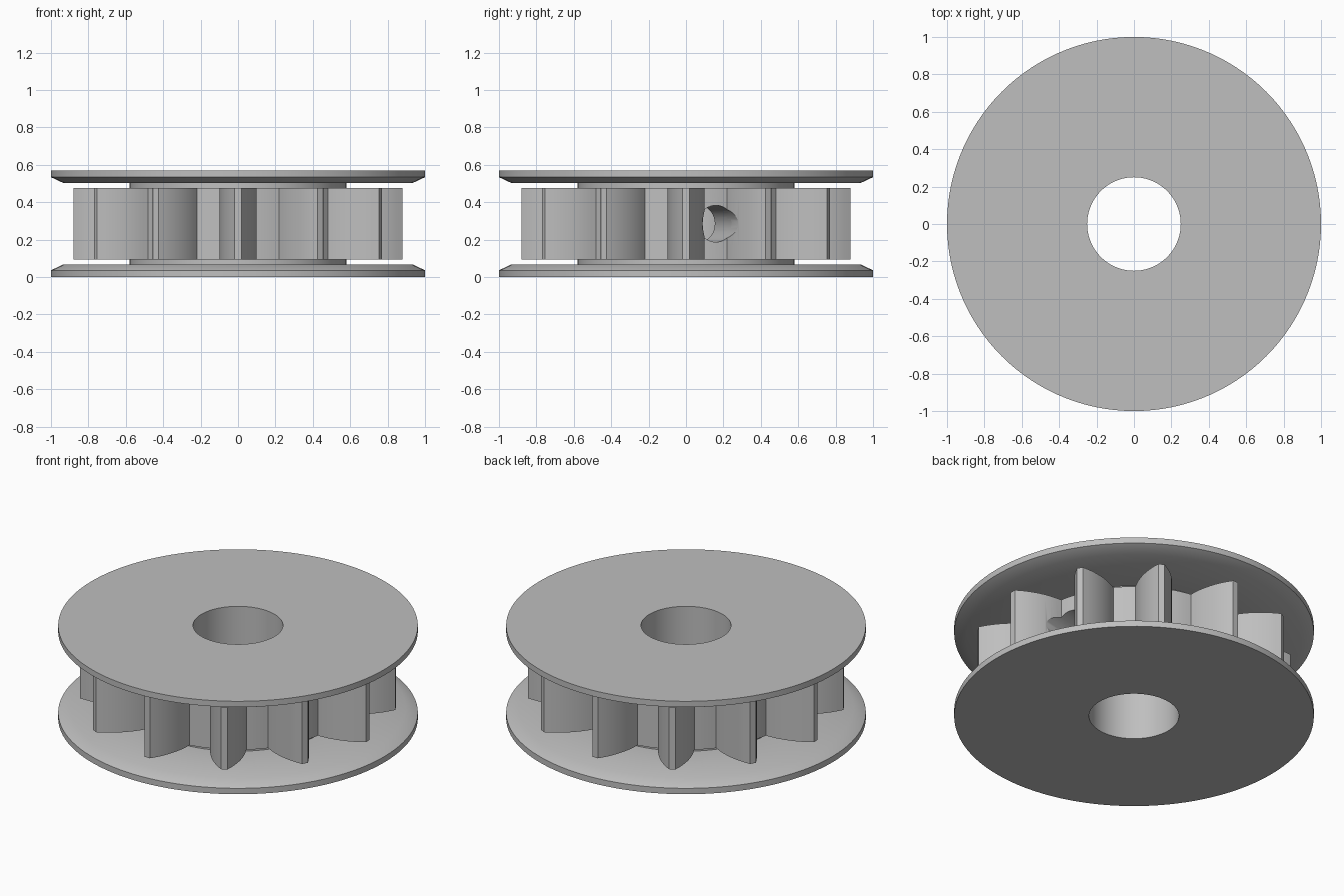
import bpy
import bmesh
from math import sin, cos, pi, asin, atan2, hypot, radians

if "Cube" in bpy.data.objects:
    bpy.data.objects.remove(bpy.data.objects["Cube"], do_unlink=True)

grey = bpy.data.materials.new("plain grey")
grey.use_nodes = True
grey.diffuse_color = (0.52, 0.52, 0.52, 1)
grey.node_tree.nodes["Principled BSDF"].inputs["Base Color"].default_value = (0.52, 0.52, 0.52, 1)

TEETH, SEGMENTS, HEIGHT = 12, 120, 0.57
ROOT, TIP, HALF_BASE, HALF_TIP = 0.62, 0.88, 0.1, 0.018


def finish(bm, name):
    bmesh.ops.recalc_face_normals(bm, faces=bm.faces)
    mesh = bpy.data.meshes.new(name)
    bm.to_mesh(mesh)
    bm.free()
    obj = bpy.data.objects.new(name, mesh)
    bpy.context.collection.objects.link(obj)
    mesh.materials.append(grey)
    return obj


def skin(name, rings):
    """Join closed rings of points into a ring-shaped solid."""
    bm = bmesh.new()
    loops = [[bm.verts.new(p) for p in ring] for ring in rings]
    n = len(loops[0])
    for a, b in zip(loops, loops[1:] + loops[:1]):
        for i in range(n):
            j = (i + 1) % n
            bm.faces.new((a[i], a[j], b[j], b[i]))
    return finish(bm, name)


# Flanged hub: revolved section with two bevelled rims and a bore
half = [(0.25, 0), (1, 0), (1, 0.036), (0.932, 0.068), (0.58, 0.068)]
section = half + [(r, HEIGHT - z) for r, z in reversed(half)]
angles = [2 * pi * i / SEGMENTS for i in range(SEGMENTS)]
hub = skin("flanged_hub", [[(r * cos(a), r * sin(a), z) for a in angles] for r, z in section])

# Tooth flank: convex arc rising straight from the root, in (along, across)
base = (ROOT**2 - HALF_BASE**2) ** 0.5
rise, inset = TIP - base, HALF_BASE - HALF_TIP
radius = (rise**2 + inset**2) / (2 * inset)
sweep = asin(rise / radius)
STEPS = 8
flank = [(base + radius * sin(sweep * i / STEPS),
          HALF_BASE - radius + radius * cos(sweep * i / STEPS)) for i in range(STEPS + 1)]
tooth = [(u, -v) for u, v in flank] + flank[::-1]

# Arc of the root between one tooth and the next
edge = asin(HALF_BASE / ROOT)
gap = 2 * pi / TEETH - 2 * edge
tooth += [(ROOT * cos(edge + gap * k / 4), ROOT * sin(edge + gap * k / 4)) for k in (1, 2, 3)]

outline = []
for t in range(TEETH):
    c, s = cos(2 * pi * t / TEETH), sin(2 * pi * t / TEETH)
    outline += [(u * c - v * s, u * s + v * c) for u, v in tooth]


# Toothed ring: outline extruded around the hub
def at(z):
    return [(x, y, z) for x, y in outline]


def inner(z):
    return [(0.5 * x / hypot(x, y), 0.5 * y / hypot(x, y), z) for x, y in outline]


low, high = 0.095, 0.475
toothed_ring = skin("toothed_ring", [inner(low), at(low), at(high), inner(high)])

# Radial screw hole between two teeth, through to the bore
turn = radians(15)
bpy.ops.mesh.primitive_cylinder_add(
    vertices=48, radius=0.098, depth=1, rotation=(0, pi / 2, turn),
    location=(0.5 * cos(turn), 0.5 * sin(turn), HEIGHT / 2))
cutter = bpy.context.object
cutter.name = "screw_hole_cutter"
cutter.hide_render = True
cutter.data.materials.append(grey)

for obj in (hub, toothed_ring):
    bpy.ops.object.select_all(action="DESELECT")
    obj.select_set(True)
    bpy.context.view_layer.objects.active = obj
    cut = obj.modifiers.new("screw hole", "BOOLEAN")
    cut.operation, cut.object, cut.solver = "DIFFERENCE", cutter, "EXACT"
    bpy.ops.object.modifier_apply(modifier=cut.name)
    bpy.ops.object.shade_smooth_by_angle(angle=radians(27))

bpy.data.objects.remove(cutter, do_unlink=True)
